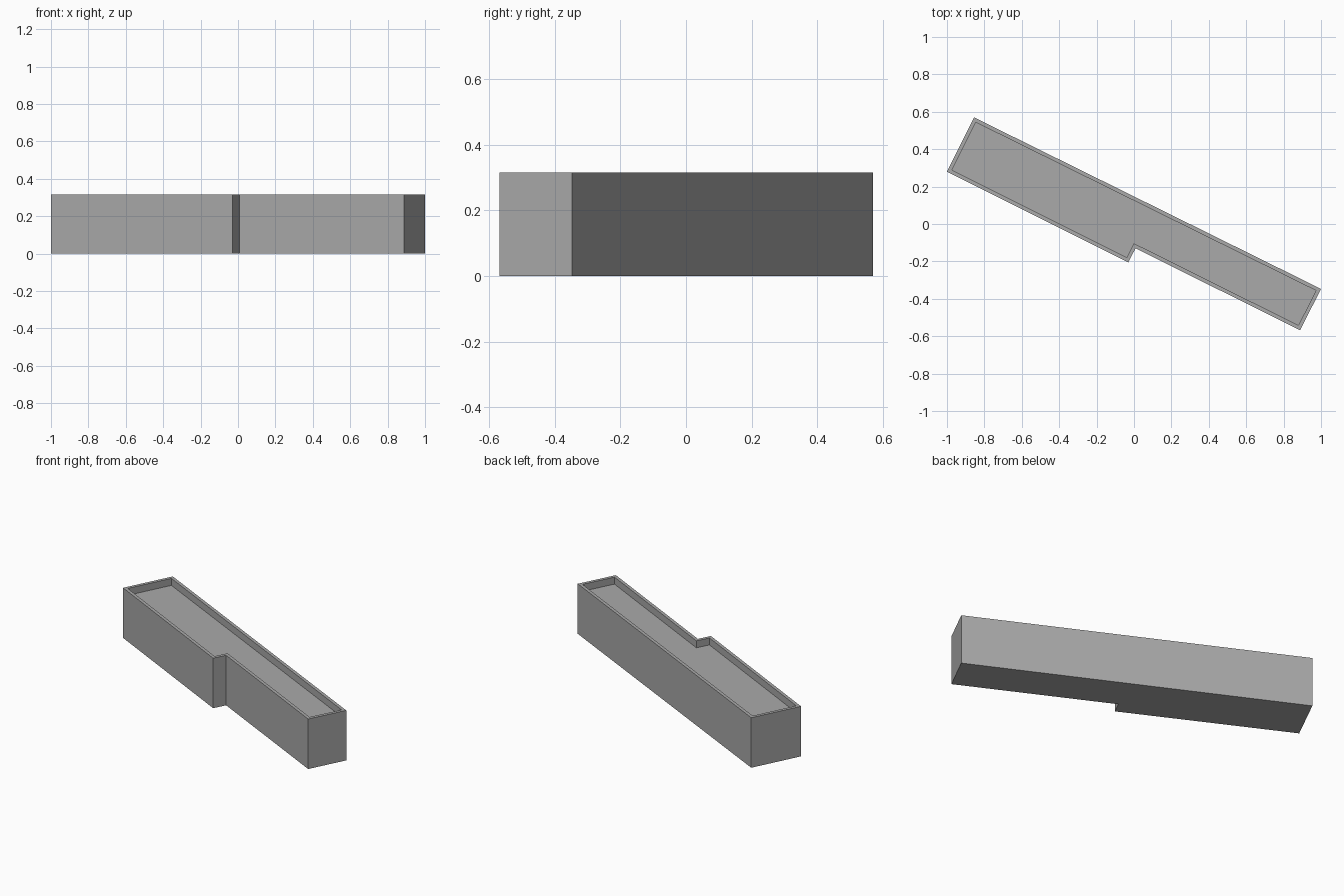
import bpy
import bmesh
from mathutils import Vector

cube = bpy.data.objects.get("Cube")
if cube:
    bpy.data.objects.remove(cube, do_unlink=True)

HEIGHT = 0.316
PARAPET_WIDTH = 0.02
PARAPET_HEIGHT = 0.044

# Plain wall colour
grey = bpy.data.materials.new("light_grey")
grey.use_nodes = True
colour = (0.4, 0.4, 0.4, 1)
grey.diffuse_color = colour
grey.node_tree.nodes["Principled BSDF"].inputs["Base Color"].default_value = colour

# Stepped footprint, counter-clockwise
footprint = [(-1, 0.28), (-0.03, -0.205), (0.008, -0.13),
             (0.888, -0.568), (1, -0.347), (-0.855, 0.57)]

bm = bmesh.new()
base = bm.faces.new([bm.verts.new((x, y, 0)) for x, y in footprint])

# Walls
result = bmesh.ops.extrude_face_region(bm, geom=[base], use_keep_orig=True)
top_verts = [g for g in result["geom"] if isinstance(g, bmesh.types.BMVert)]
bmesh.ops.translate(bm, verts=top_verts, vec=Vector((0, 0, HEIGHT)))
bmesh.ops.recalc_face_normals(bm, faces=bm.faces[:])

# Parapet rim and sunken flat roof
roof = max(bm.faces, key=lambda f: f.calc_center_median().z)
bmesh.ops.inset_region(bm, faces=[roof], thickness=PARAPET_WIDTH,
                       use_even_offset=True)
sunk = bmesh.ops.extrude_discrete_faces(bm, faces=[roof])["faces"][0]
bmesh.ops.translate(bm, verts=sunk.verts[:], vec=Vector((0, 0, -PARAPET_HEIGHT)))
bmesh.ops.recalc_face_normals(bm, faces=bm.faces[:])

mesh = bpy.data.meshes.new("building")
bm.to_mesh(mesh)
bm.free()
mesh.materials.append(grey)
building = bpy.data.objects.new("building", mesh)
bpy.context.collection.objects.link(building)
